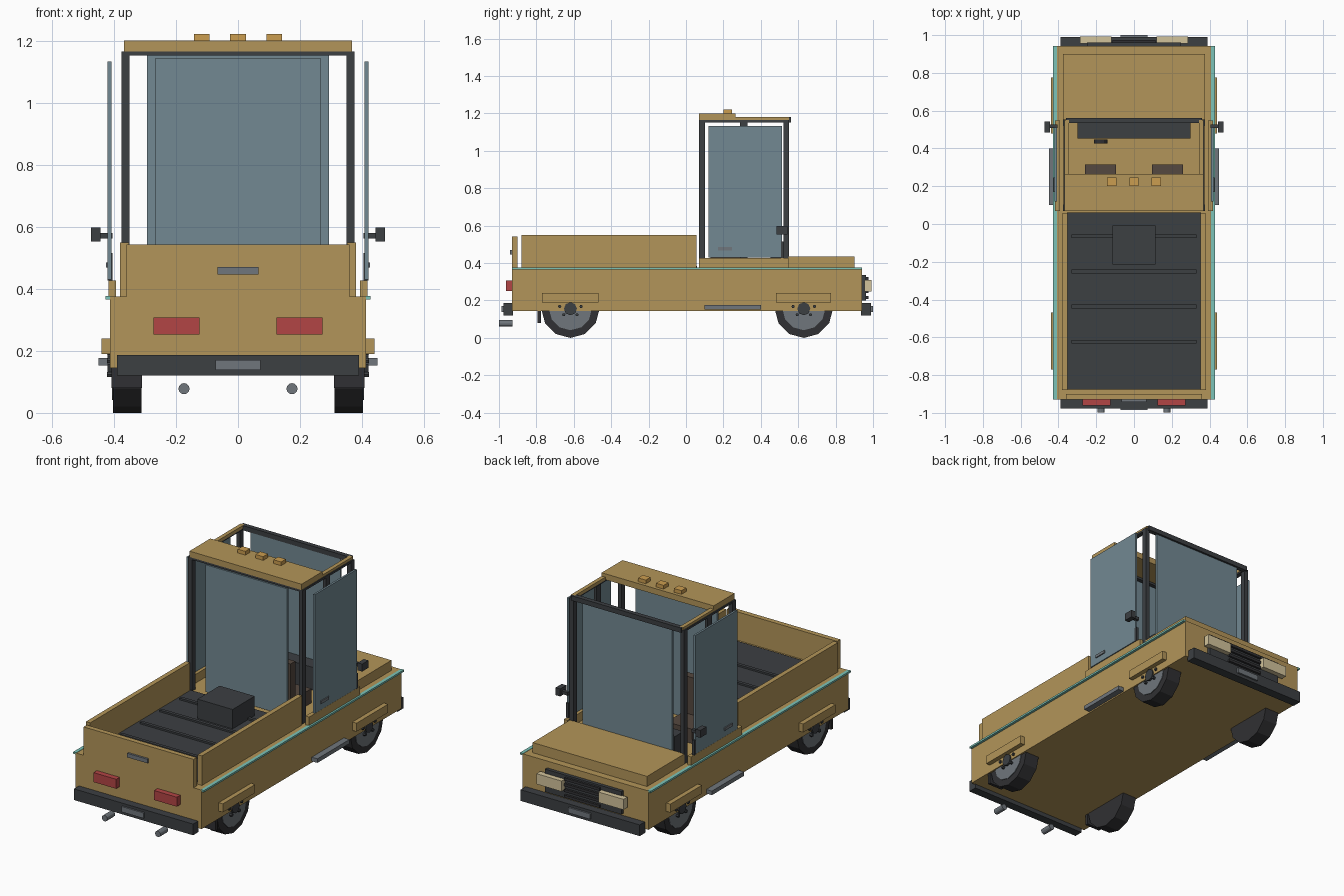
import bpy, math
from mathutils import Vector


def mat(name, r, g, b):
    m = bpy.data.materials.new(name)
    m.diffuse_color = (r, g, b, 1)
    return m


YELLOW = mat("mustard", 0.45, 0.30, 0.10)
DARK = mat("charcoal", 0.045, 0.05, 0.055)
TIRE = mat("rubber", 0.03, 0.03, 0.033)
GREY = mat("steel", 0.16, 0.18, 0.20)
GLASS = mat("glass", 0.17, 0.25, 0.29)
RED = mat("red_lens", 0.45, 0.06, 0.06)
CREAM = mat("cream_lens", 0.65, 0.55, 0.33)
TEAL = mat("teal_trim", 0.20, 0.55, 0.48)
AMBER = mat("amber_lens", 0.60, 0.34, 0.08)
BROWN = mat("seat_brown", 0.09, 0.065, 0.05)


def box(name, x, y, z, m):
    """Box from (min, max) ranges on each axis."""
    lo, hi = Vector((x[0], y[0], z[0])), Vector((x[1], y[1], z[1]))
    bpy.ops.mesh.primitive_cube_add(size=1, location=(lo + hi) / 2)
    o = bpy.context.object
    o.name = name
    o.scale = hi - lo
    o.data.materials.append(m)
    return o


def pair(name, x, y, z, m):
    """Matching boxes on the right and left sides."""
    box(name + "_right", x, y, z, m)
    box(name + "_left", (-x[1], -x[0]), y, z, m)


def cyl(name, loc, r, depth, axis, m, n=12):
    rot = (0, math.pi / 2, 0) if axis == "x" else (math.pi / 2, 0, 0)
    bpy.ops.mesh.primitive_cylinder_add(vertices=n, radius=r, depth=depth, location=loc, rotation=rot)
    o = bpy.context.object
    o.name = name
    o.data.materials.append(m)
    return o


# Lower body, trim and hood
box("lower_body", (-0.413, 0.413), (-0.93, 0.942), (0.145, 0.375), YELLOW)
pair("side_trim", (0.408, 0.428), (-0.93, 0.942), (0.366, 0.377), TEAL)
box("hood", (-0.375, 0.375), (0.548, 0.90), (0.37, 0.435), YELLOW)

# Cargo bed
box("bed_floor", (-0.355, 0.355), (-0.875, 0.06), (0.37, 0.385), DARK)
for i in range(4):
    y = -0.065 - i * 0.186
    box(f"bed_rib_{i}", (-0.33, 0.33), (y - 0.01, y + 0.01), (0.38, 0.395), DARK)
pair("bed_wall", (0.352, 0.38), (-0.88, 0.055), (0.37, 0.55), YELLOW)
box("tailgate", (-0.36, 0.36), (-0.93, -0.90), (0.37, 0.543), YELLOW)
box("tailgate_handle", (-0.066, 0.066), (-0.942, -0.925), (0.446, 0.47), GREY)
box("toolbox", (-0.115, 0.115), (-0.215, -0.008), (0.38, 0.50), DARK)

# Cab posts, sills and roof
pair("door_sill", (0.393, 0.417), (0.07, 0.548), (0.37, 0.427), YELLOW)
pair("rear_post", (0.35, 0.375), (0.07, 0.102), (0.37, 1.165), DARK)
pair("front_post", (0.35, 0.375), (0.52, 0.552), (0.37, 1.165), DARK)
pair("middle_post", (0.355, 0.372), (0.29, 0.33), (0.37, 1.165), DARK)
box("roof_panel", (-0.367, 0.367), (0.07, 0.265), (1.165, 1.20), YELLOW)
pair("roof_rail", (0.343, 0.367), (0.265, 0.55), (1.162, 1.18), YELLOW)
pair("roof_under_rail", (0.345, 0.372), (0.07, 0.55), (1.153, 1.165), DARK)
box("windshield_header", (-0.36, 0.36), (0.535, 0.562), (1.152, 1.18), DARK)
box("rear_header", (-0.35, 0.35), (0.072, 0.10), (1.152, 1.166), DARK)
for i in (-1, 0, 1):
    x = i * 0.117
    box(f"roof_marker_{i + 1}", (x - 0.025, x + 0.025), (0.2, 0.245), (1.195, 1.222), AMBER)

# Glass
box("windshield", (-0.294, 0.294), (0.538, 0.55), (0.43, 1.155), GLASS)
box("rear_window", (-0.267, 0.267), (0.078, 0.09), (0.39, 1.143), GLASS)
pair("side_window", (0.408, 0.42), (0.12, 0.512), (0.43, 1.133), GLASS)
pair("door_handle", (0.415, 0.426), (0.17, 0.245), (0.468, 0.485), GREY)
pair("door_hinge", (0.405, 0.421), (0.508, 0.522), (0.427, 0.515), DARK)

# Mirrors
pair("mirror_arm", (0.405, 0.45), (0.508, 0.528), (0.562, 0.58), DARK)
pair("mirror_head", (0.444, 0.474), (0.485, 0.543), (0.553, 0.597), DARK)

# Interior
pair("seat_cushion", (0.095, 0.26), (0.13, 0.315), (0.37, 0.46), BROWN)
pair("seat_back", (0.095, 0.26), (0.12, 0.165), (0.45, 0.68), BROWN)
box("dashboard", (-0.30, 0.30), (0.452, 0.535), (0.37, 0.51), DARK)
cyl("steering_wheel", (-0.177, 0.436, 0.52), 0.036, 0.022, "y", TIRE)

# Fender boxes and side steps
for tag, y in (("rear", (-0.77, -0.468)), ("front", (0.48, 0.775))):
    pair(tag + "_fender", (0.41, 0.44), y, (0.19, 0.24), YELLOW)
pair("side_step", (0.41, 0.45), (0.1, 0.4), (0.153, 0.177), GREY)

# Wheels with rims, hubs and bolts
for side, s in (("right", 1), ("left", -1)):
    for tag, y in (("rear", -0.618), ("front", 0.63)):
        n = f"{tag}_{side}"
        cyl("tire_" + n, (s * 0.357, y, 0.156), 0.156, 0.092, "x", TIRE)
        cyl("rim_" + n, (s * 0.362, y, 0.156), 0.115, 0.09, "x", GREY)
        cyl("hub_" + n, (s * 0.408, y, 0.156), 0.035, 0.024, "x", DARK, 8)
        for k in range(5):
            a = math.radians(90 + 72 * k)
            loc = (s * 0.412, y + 0.06 * math.cos(a), 0.156 + 0.04 * math.sin(a))
            cyl(f"bolt_{n}_{k}", loc, 0.009, 0.02, "x", DARK, 6)
pair("mud_flap", (0.31, 0.408), (-0.793, -0.775), (0.08, 0.15), TIRE)

# Rear bumper, lamps, plate and exhausts
box("rear_bumper", (-0.39, 0.39), (-0.977, -0.925), (0.12, 0.186), DARK)
box("rear_plate", (-0.072, 0.072), (-0.986, -0.97), (0.138, 0.17), GREY)
pair("tail_light", (0.124, 0.273), (-0.962, -0.925), (0.252, 0.308), RED)
for tag, x in (("right", 0.174), ("left", -0.174)):
    cyl("exhaust_" + tag, (x, -0.963, 0.078), 0.018, 0.072, "y", GREY)

# Front bumper, grille and headlights
box("front_bumper", (-0.39, 0.39), (0.935, 0.99), (0.12, 0.186), DARK)
box("front_plate", (-0.072, 0.072), (0.985, 1.0), (0.138, 0.17), GREY)
box("grille", (-0.25, 0.25), (0.935, 0.962), (0.2, 0.335), DARK)
for i in range(4):
    z = 0.215 + i * 0.034
    box(f"grille_bar_{i}", (-0.115, 0.115), (0.955, 0.975), (z - 0.008, z + 0.008), TIRE)
pair("headlight", (0.12, 0.285), (0.955, 0.992), (0.248, 0.31), CREAM)
